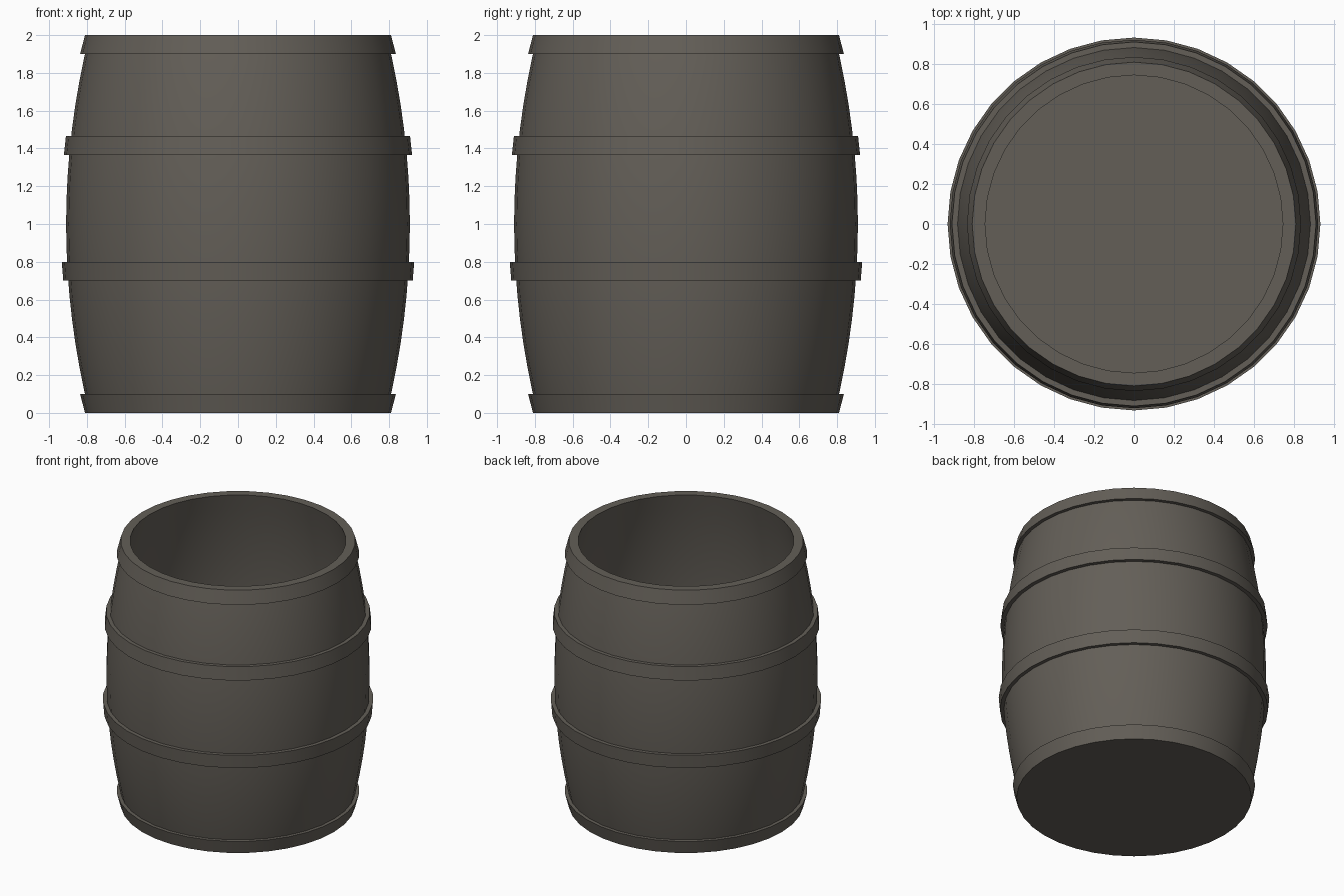
import bpy, bmesh, math

if "Cube" in bpy.data.objects:
    bpy.data.objects.remove(bpy.data.objects["Cube"])

SEG = 36
mat = bpy.data.materials.new("dark weathered grey")
mat.diffuse_color = (0.125, 0.113, 0.096, 1)
mat.use_nodes = True
mat.node_tree.nodes["Principled BSDF"].inputs["Base Color"].default_value = mat.diffuse_color


def wall_r(z):
    """Outer radius of the bulging staves at height z."""
    return 0.91 - 0.123 * (z - 1) ** 2


def lathe(name, profile, closed):
    """Revolve (r, z) points about z; r = 0 gives a pole."""
    bm = bmesh.new()
    rings = []
    for r, z in profile:
        if r == 0:
            rings.append([bm.verts.new((0, 0, z))] * SEG)
        else:
            rings.append([bm.verts.new((r * math.cos(2 * math.pi * i / SEG),
                                        r * math.sin(2 * math.pi * i / SEG), z))
                          for i in range(SEG)])
    n = len(rings)
    for k in range(n if closed else n - 1):
        a, b = rings[k], rings[(k + 1) % n]
        for i in range(SEG):
            j = (i + 1) % SEG
            bm.faces.new(list(dict.fromkeys((a[i], a[j], b[j], b[i]))))
    bmesh.ops.recalc_face_normals(bm, faces=bm.faces)
    me = bpy.data.meshes.new(name)
    bm.to_mesh(me)
    bm.free()
    me.materials.append(mat)
    ob = bpy.data.objects.new(name, me)
    bpy.context.collection.objects.link(ob)
    bpy.ops.object.select_all(action='DESELECT')
    ob.select_set(True)
    bpy.context.view_layer.objects.active = ob
    bpy.ops.object.shade_smooth_by_angle(angle=math.radians(30))
    return ob


# Hollow open-topped body with a thin floor
T = 0.042
N = 16
outer = [(wall_r(2 * k / N), 2 * k / N) for k in range(N + 1)]
inner = [(r - T, max(z, 0.04)) for r, z in reversed(outer)]
lathe("barrel_body", [(0, 0)] + outer + inner + [(0, 0.04)], False)

# Hoops: lower height, upper height, radius at each
hoops = [
    ("bottom_hoop", 0.0, 0.10, 0.81, 0.836),
    ("lower_hoop", 0.70, 0.80, 0.925, 0.933),
    ("upper_hoop", 1.365, 1.465, 0.922, 0.911),
    ("top_hoop", 1.90, 2.0, 0.836, 0.81),
]
for name, z0, z1, r0, r1 in hoops:
    lathe(name, [(wall_r(z0) - 0.015, z0), (r0, z0),
                 (r1, z1), (wall_r(z1) - 0.015, z1)], True)
